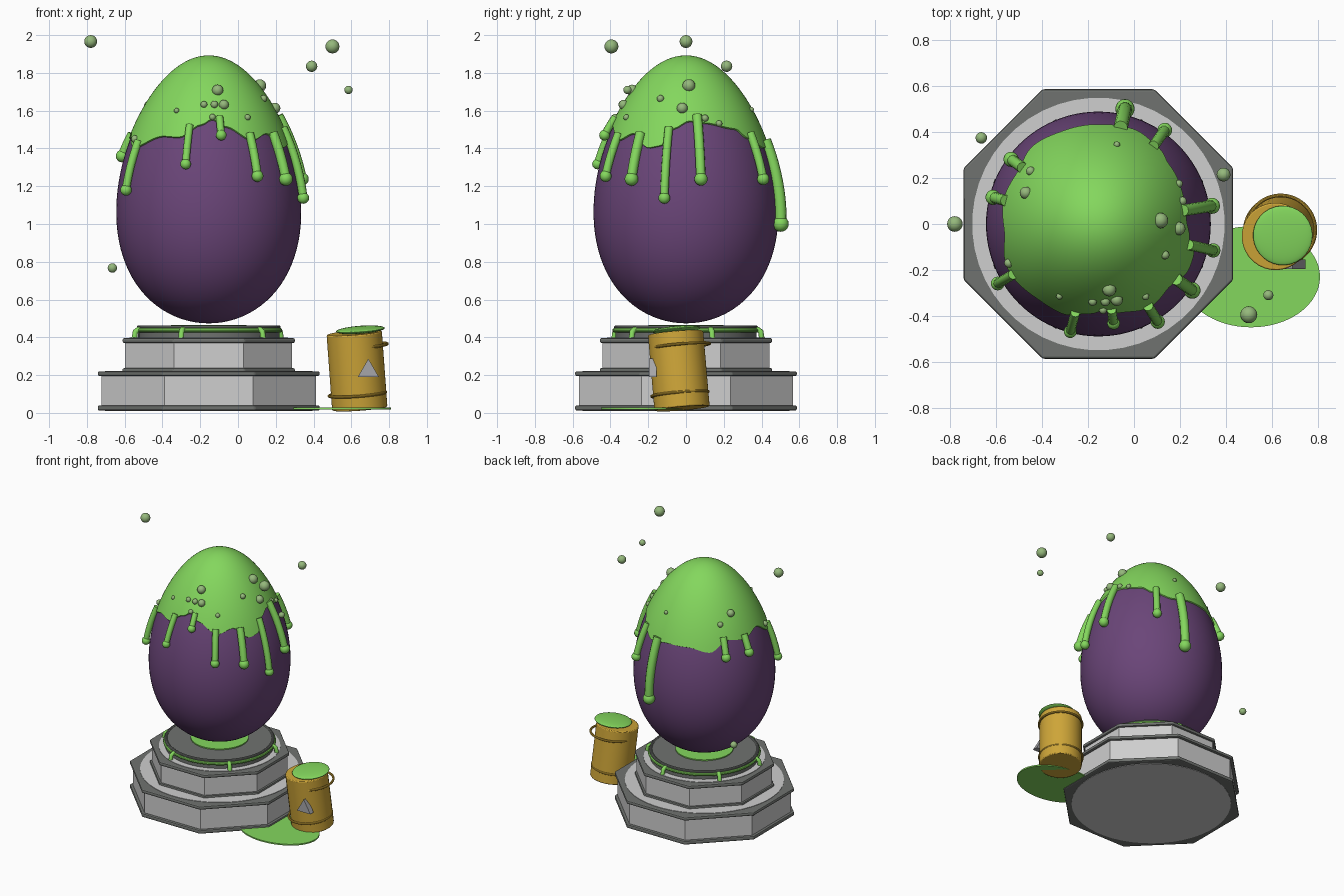
import bpy, bmesh, math
from math import pi, cos, sin, radians, sqrt
from mathutils import Vector

cube = bpy.data.objects.get("Cube")
if cube:
    bpy.data.objects.remove(cube, do_unlink=True)


def material(name, rgb, rough=0.5):
    m = bpy.data.materials.new(name)
    m.use_nodes = True
    m.diffuse_color = (*rgb, 1)
    node = m.node_tree.nodes["Principled BSDF"]
    node.inputs["Base Color"].default_value = (*rgb, 1)
    node.inputs["Roughness"].default_value = rough
    return m


PURPLE = material("shell purple", (0.145, 0.06, 0.19))
SLIME = material("slime green", (0.23, 0.68, 0.11))
BUBBLE = material("bubble green", (0.30, 0.48, 0.20))
LIGHT = material("light metal", (0.62, 0.62, 0.62))
DARK = material("dark metal", (0.16, 0.17, 0.16))
YELLOW = material("barrel yellow", (0.62, 0.38, 0.04))
SIGN = material("sign grey", (0.38, 0.38, 0.40))

CX = -0.155                      # centre line of egg and pedestal
EGG_Z, EGG_H, EGG_R = 1.177, 0.703, 0.483


def finish(name, mat, smooth=True):
    ob = bpy.context.object
    ob.name = name
    ob.data.materials.append(mat)
    if smooth:
        bpy.ops.object.shade_smooth_by_angle(angle=radians(35))
    return ob


def cylinder(name, mat, r, z0, z1, sides=48, bevel=0.0, x=CX, y=0.0):
    turn = pi / sides
    bpy.ops.mesh.primitive_cylinder_add(vertices=sides, radius=r, depth=z1 - z0,
                                        location=(x, y, (z0 + z1) / 2), rotation=(0, 0, turn))
    ob = finish(name, mat, sides > 8)
    if bevel:
        mod = ob.modifiers.new("Bevel", "BEVEL")
        mod.width, mod.segments = bevel, 2
    return ob


def octagon(name, mat, apothem, z0, z1, bevel=0.0):
    return cylinder(name, mat, apothem / cos(pi / 8), z0, z1, 8, bevel)


def ball(name, mat, loc, r, segments=20):
    bpy.ops.mesh.primitive_uv_sphere_add(segments=segments, ring_count=segments // 2,
                                         radius=r, location=loc)
    return finish(name, mat)


def torus(name, mat, loc, r, minor):
    bpy.ops.mesh.primitive_torus_add(location=loc, major_radius=r, minor_radius=minor,
                                     major_segments=64, minor_segments=10)
    return finish(name, mat)


def tube(name, mat, points, r):
    cu = bpy.data.curves.new(name, "CURVE")
    cu.dimensions = "3D"
    cu.bevel_depth, cu.bevel_resolution, cu.use_fill_caps = r, 3, True
    sp = cu.splines.new("POLY")
    sp.points.add(len(points) - 1)
    for p, co in zip(sp.points, points):
        p.co = (*co, 1)
    sp.use_smooth = True
    cu.materials.append(mat)
    ob = bpy.data.objects.new(name, cu)
    bpy.context.collection.objects.link(ob)
    return ob


def mesh_object(name, mat, bm):
    me = bpy.data.meshes.new(name)
    bmesh.ops.recalc_face_normals(bm, faces=bm.faces)
    bm.to_mesh(me)
    bm.free()
    ob = bpy.data.objects.new(name, me)
    bpy.context.collection.objects.link(ob)
    bpy.context.view_layer.objects.active = ob
    bpy.ops.object.select_all(action="DESELECT")
    ob.select_set(True)
    return finish(name, mat)


def egg_point(angle, phi, scale=1.0):
    """Point on the egg; phi runs from 0 at the tip to pi at the bottom."""
    t = cos(phi)
    r = EGG_R * sin(phi) * (1 - 0.17 * t) * scale
    return Vector((CX + r * cos(angle), r * sin(angle), EGG_Z + EGG_H * t * scale))


def phi_at(z):
    return math.acos(max(-1, min(1, (z - EGG_Z) / EGG_H)))


def cap_mesh(name, mat, edge, scale, rows, cols=128, lip=False):
    """Egg-shaped cap from the tip down to the angle-dependent edge."""
    bm = bmesh.new()
    tip = bm.verts.new(egg_point(0, 0, scale))
    angles = [2 * pi * i / cols for i in range(cols)]
    rings = [[bm.verts.new(egg_point(a, edge(a) * j / rows, scale)) for a in angles]
             for j in range(1, rows + 1)]
    if lip:
        rings.append([bm.verts.new(egg_point(a, edge(a), 0.99)) for a in angles])
    for i in range(cols):
        k = (i + 1) % cols
        bm.faces.new((tip, rings[0][i], rings[0][k]))
        for up, low in zip(rings, rings[1:]):
            bm.faces.new((up[i], low[i], low[k], up[k]))
    return mesh_object(name, mat, bm)


# Stepped octagonal pedestal with dark rims and round light inlays
octagon("base_underside_rim", DARK, 0.587, 0.012, 0.04, 0.009)
octagon("lower_tier", LIGHT, 0.567, 0.03, 0.205)
octagon("lower_tier_rim", DARK, 0.587, 0.195, 0.22, 0.009)
cylinder("lower_tier_inlay", LIGHT, 0.55, 0.21, 0.223)
cylinder("underside_inlay", LIGHT, 0.55, 0.009, 0.02)
octagon("upper_tier_foot", DARK, 0.456, 0.215, 0.237, 0.008)
octagon("upper_tier", LIGHT, 0.442, 0.23, 0.38)
octagon("upper_tier_rim", DARK, 0.456, 0.37, 0.396, 0.009)
cylinder("upper_tier_inlay", LIGHT, 0.42, 0.385, 0.399)
cylinder("turntable", DARK, 0.375, 0.39, 0.458)
torus("turntable_rim", DARK, (CX, 0, 0.453), 0.37, 0.011)
torus("glow_ring", SLIME, (CX, 0, 0.437), 0.378, 0.012)
cylinder("glow_disc", SLIME, 0.2, 0.455, 0.466)
for deg in (20, 80, 140, -165, -111, -45):
    a = radians(deg)
    path = [(CX + r * cos(a), r * sin(a), z)
            for r, z in ((0.36, 0.44), (0.385, 0.442), (0.402, 0.43), (0.408, 0.39))]
    tube("ring_clip", SLIME, path, 0.015)

# Egg
cap_mesh("egg", PURPLE, lambda a: pi, 1.0, 48, 96)

# Slime cap: height of its wavy edge by direction in degrees
EDGE = [(-154, 1.40), (-125, 1.46), (-112, 1.455), (-96, 1.52), (-87, 1.55), (-77, 1.51),
        (-57, 1.44), (-42, 1.475), (-27, 1.40), (-18, 1.41), (-10, 1.50), (3, 1.54),
        (14, 1.53), (40, 1.50), (51, 1.45), (69, 1.40), (90, 1.42), (110, 1.42),
        (130, 1.39), (147, 1.46), (165, 1.44), (185, 1.48), (206, 1.40)]


def edge_height(angle):
    deg = (math.degrees(angle) + 154) % 360 - 154
    for (d0, z0), (d1, z1) in zip(EDGE, EDGE[1:]):
        if d0 <= deg <= d1:
            f = (deg - d0) / (d1 - d0)
            return z0 + (z1 - z0) * f * f * (3 - 2 * f)
    return EDGE[0][1]


cap_mesh("slime_cap", SLIME, lambda a: phi_at(edge_height(a)), 1.018, 24, lip=True)

# Drips: x, y of the end, height of the end, ball radius
DRIPS = [(-0.035, 0.52, 1.01, 0.042), (0.135, 0.41, 1.235, 0.032), (0.345, 0.08, 1.235, 0.035),
         (0.345, -0.115, 1.14, 0.031), (0.255, -0.29, 1.235, 0.036), (0.10, -0.42, 1.25, 0.031),
         (-0.09, -0.425, 1.455, 0.028), (-0.275, -0.46, 1.31, 0.028), (-0.595, -0.26, 1.18, 0.03),
         (-0.63, 0.12, 1.35, 0.033), (-0.54, 0.285, 1.35, 0.033)]
for x, y, z, r in DRIPS:
    a = math.atan2(y, x - CX)
    start = phi_at(max(edge_height(a) + 0.03, z + 0.08))
    end = phi_at(z)
    path = [egg_point(a, start + (end - start) * i / 10, 1.025 + 0.03 * i / 10) for i in range(11)]
    tube("drip", SLIME, path, r * 0.73)
    ball("drip_end", SLIME, path[-1], r)

# Bubbles sitting on the slime: x, y, radius
BUBBLES = [(-0.108, -0.285, 0.03), (-0.18, -0.338, 0.018), (-0.125, -0.338, 0.02),
           (-0.075, -0.33, 0.026), (-0.135, -0.375, 0.017), (-0.325, -0.315, 0.014),
           (0.05, -0.315, 0.016), (-0.545, -0.17, 0.02), (0.115, 0.015, 0.034),
           (0.195, -0.02, 0.029), (0.21, 0.10, 0.019), (0.195, 0.175, 0.017),
           (0.135, -0.135, 0.019), (-0.075, 0.345, 0.014), (-0.47, 0.135, 0.027),
           (-0.45, 0.23, 0.02)]
for x, y, r in BUBBLES:
    a, dist = math.atan2(y, x - CX), math.hypot(x - CX, y)
    # walk down from the tip until the wanted distance is reached
    phi = next(p / 400 for p in range(1, 700)
               if EGG_R * sin(p / 400) * (1 - 0.17 * cos(p / 400)) * 1.02 >= dist)
    ball("slime_bubble", BUBBLE, egg_point(a, phi, 1.02), r, 16)

# Bubbles floating in the air
for x, y, z, r in [(0.50, -0.395, 1.94, 0.037), (0.39, 0.215, 1.835, 0.03),
                   (0.585, -0.31, 1.71, 0.022), (-0.78, 0, 1.966, 0.034),
                   (-0.665, 0.375, 0.767, 0.025)]:
    ball("floating_bubble", BUBBLE, (x, y, z), r)

# Leaning barrel with hoops, lid of slime and warning sign
lean = (Vector((0.615, -0.055, 0.43)) - Vector((0.645, -0.02, 0.02))).to_track_quat("Z", "Y")
parts = [cylinder("barrel", YELLOW, 0.147, 0.022, 0.425, 32, 0.006, 0.63, -0.038),
         torus("lower_hoop", YELLOW, (0.632, -0.032, 0.10), 0.15, 0.008),
         torus("upper_hoop", YELLOW, (0.64, -0.025, 0.355), 0.15, 0.008)]
lid = ball("barrel_slime", SLIME, (0.648, -0.05, 0.44), 0.13, 32)
lid.scale.z = 0.14
for ob in parts + [lid]:
    ob.rotation_mode = "QUATERNION"
    ob.rotation_quaternion = lean
bpy.ops.mesh.primitive_cylinder_add(vertices=3, radius=0.065, depth=0.04,
                                    location=(0.69, -0.175, 0.222), rotation=(pi / 2, 0, 0))
sign = finish("warning_sign", SIGN, False)
if max(v.co.y for v in sign.data.vertices) < 0.06:
    sign.rotation_euler.y = pi

# Puddle spilled beside the barrel
puddle = cylinder("puddle", SLIME, 1.0, 0.018, 0.028, 64, 0, 0.51, -0.23)
puddle.scale = (0.30, 0.22, 1)
puddle.rotation_euler.z = 0
